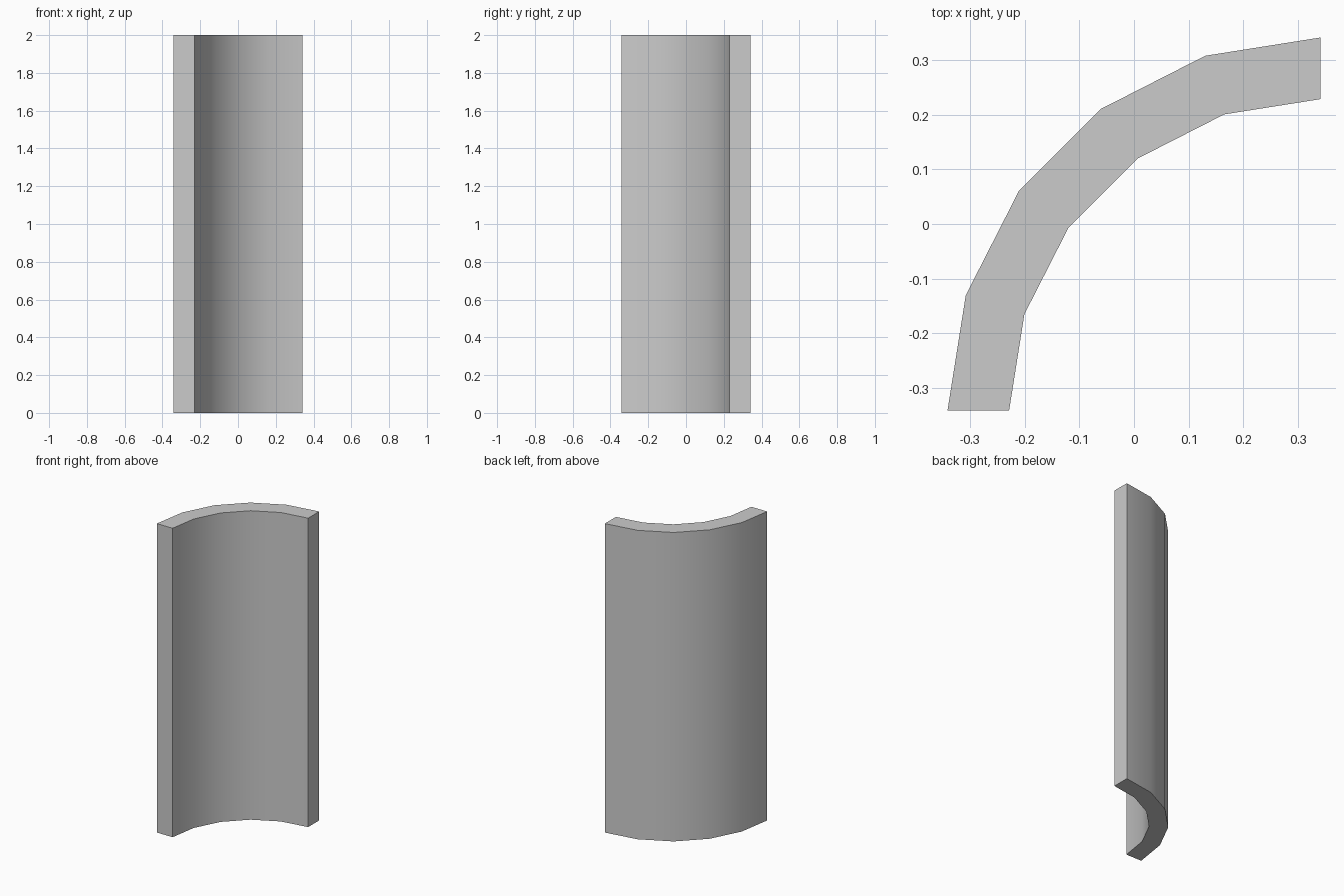
import bpy, bmesh
from math import cos, sin, radians

if "Cube" in bpy.data.objects:
    bpy.data.objects.remove(bpy.data.objects["Cube"])

HALF, HEIGHT = 0.342, 2.0
R_OUT, R_IN = 0.684, 0.571
SEGMENTS = 5


def arc(radius):
    """Quarter arc about the front right corner, from front to right."""
    steps = [radians(90 * i / SEGMENTS) for i in range(SEGMENTS + 1)]
    return [(HALF - radius * cos(a), -HALF + radius * sin(a), 0) for a in steps]


# Curved wall: strip of quads between two arcs, extruded upward
bm = bmesh.new()
outer = [bm.verts.new(p) for p in arc(R_OUT)]
inner = [bm.verts.new(p) for p in arc(R_IN)]
strip = [bm.faces.new((outer[i], outer[i + 1], inner[i + 1], inner[i]))
         for i in range(SEGMENTS)]
result = bmesh.ops.extrude_face_region(bm, geom=strip, use_keep_orig=True)
top = [g for g in result["geom"] if isinstance(g, bmesh.types.BMVert)]
bmesh.ops.translate(bm, verts=top, vec=(0, 0, HEIGHT))
bmesh.ops.recalc_face_normals(bm, faces=bm.faces)

mesh = bpy.data.meshes.new("curved_wall")
bm.to_mesh(mesh)
bm.free()
wall = bpy.data.objects.new("curved_wall", mesh)
bpy.context.collection.objects.link(wall)

# Smooth curved sides with crisp rims and ends
bpy.context.view_layer.objects.active = wall
wall.select_set(True)
bpy.ops.object.shade_smooth_by_angle(angle=radians(30))
